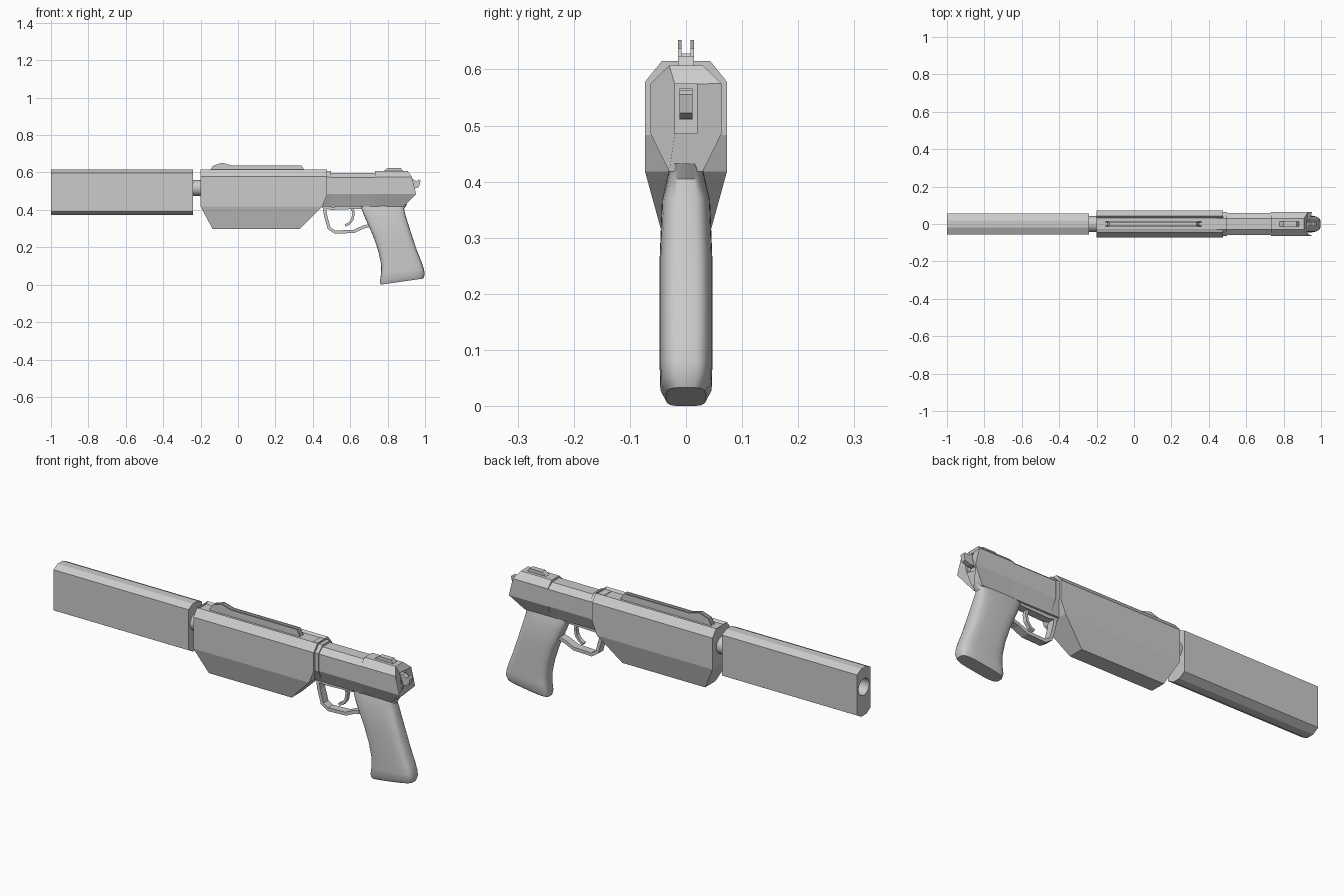
import bpy, bmesh, math
from mathutils import Vector

if "Cube" in bpy.data.objects:
    bpy.data.objects.remove(bpy.data.objects["Cube"])


def loft(name, rings, smooth=False):
    """Skin a list of closed rings and cap both ends."""
    bm = bmesh.new()
    vs = [[bm.verts.new(p) for p in r] for r in rings]
    n = len(rings[0])
    for a, b in zip(vs, vs[1:]):
        for i in range(n):
            bm.faces.new((a[i], a[(i + 1) % n], b[(i + 1) % n], b[i]))
    bm.faces.new(vs[0][::-1])
    bm.faces.new(vs[-1])
    bmesh.ops.recalc_face_normals(bm, faces=bm.faces[:])
    me = bpy.data.meshes.new(name)
    bm.to_mesh(me)
    bm.free()
    ob = bpy.data.objects.new(name, me)
    bpy.context.collection.objects.link(ob)
    if smooth:
        bpy.ops.object.select_all(action='DESELECT')
        bpy.context.view_layer.objects.active = ob
        ob.select_set(True)
        bpy.ops.object.shade_smooth_by_angle(angle=math.radians(35))
    return ob


def prism(name, profile, y0, y1):
    """Side profile in xz, extruded across y."""
    return loft(name, [[(x, y, z) for x, z in profile] for y in (y0, y1)])


def along_x(name, half, x0, x1):
    """Mirrored yz half-section extruded along x; x1 may depend on z."""
    sec = half + [(-y, z) for y, z in reversed(half)]
    end = x1 if callable(x1) else (lambda z: x1)
    return loft(name, [[(x0, y, z) for y, z in sec],
                       [(end(z), y, z) for y, z in sec]])


def band(name, path, thick, half):
    """Flat strip following an xz path."""
    pts = [Vector(p) for p in path]
    rings = []
    for i, p in enumerate(pts):
        d = (pts[min(i + 1, len(pts) - 1)] - pts[max(i - 1, 0)]).normalized()
        o = Vector((-d.y, d.x)) * thick / 2
        a, b = p + o, p - o
        rings.append([(a.x, -half, a.y), (a.x, half, a.y),
                      (b.x, half, b.y), (b.x, -half, b.y)])
    return loft(name, rings)


def rod(name, r, x0, x1, z, n=32):
    return loft(name, [[(x, r * math.cos(t * math.tau / n), z + r * math.sin(t * math.tau / n))
                        for t in range(n)] for x in (x0, x1)], True)


def cut(ob, cutter):
    m = ob.modifiers.new("cut", 'BOOLEAN')
    m.operation, m.object, m.solver = 'DIFFERENCE', cutter, 'EXACT'
    bpy.context.view_layer.objects.active = ob
    bpy.ops.object.modifier_apply(modifier=m.name)
    bpy.data.objects.remove(cutter)


# suppressor with bore, and the barrel joining it
sup = along_x("suppressor", [(.02, .615), (.055, .598), (.055, .392), (.02, .372)], -1, -.24)
cut(sup, rod("bore_cutter", .042, -1.1, -.6, .517))
rod("barrel", .042, -.3, -.15, .517)

# shroud: stacked rectangles, keel tapering in at the bottom, open channel on top
levels = [(.298, -.136, .33, .04), (.418, -.2, .45, .073), (.483, -.2, .477, .073),
          (.578, -.2, .477, .073), (.615, -.2, .477, .043), (.604, -.2, .477, .033)]
loft("shroud", [[(a, -w, z), (b, -w, z), (b, w, z), (a, w, z)] for z, a, b, w in levels])

# frame and slide sections
frame = [(.03, .607), (.063, .575), (.063, .485), (.03, .418)]
mid = [(.03, .597), (.06, .572), (.06, .485), (.03, .418)]
rear_x = {.607: .908, .575: .93, .485: .952, .418: .887}
along_x("slide_collar", frame, .44, .497)
along_x("slide_middle", mid, .45, .74)
rear = along_x("slide_rear", frame, .733, lambda z: rear_x[z])
cut(rear, prism("hammer_slot_cutter", [(.912, .486), (1, .486), (1, .574), (.912, .574)], -.02, .02))
prism("hammer", [(.9, .51), (.94, .512), (.968, .522), (.976, .555), (.966, .562),
                 (.953, .552), (.935, .566), (.9, .566)], -.012, .012)

# sights: twin-walled rail in front, low block at the rear
rail = [(-.155, .6), (-.135, .635), (-.085, .652), (-.03, .637), (.34, .637), (.362, .6)]
for side, s in (("left", 1), ("right", -1)):
    prism("rail_wall_" + side, rail, s * .008, s * .014)
prism("rail_floor", [(-.145, .6), (-.13, .628), (.335, .628), (.35, .6)], -.009, .009)
prism("rear_sight", [(.77, .6), (.80, .624), (.87, .624), (.888, .6)], -.014, .014)

# trigger and guard
band("trigger_guard", [(.46, .43), (.468, .37), (.487, .302), (.518, .281),
                       (.62, .285), (.67, .308), (.71, .318)], .017, .02)
band("trigger_guard_root", [(.45, .418), (.5, .408), (.66, .414)], .016, .02)
band("trigger", [(.605, .42), (.618, .385), (.612, .35), (.595, .327), (.573, .316)], .013, .01)

# grip: rounded cross-sections between front and rear edge points
stations = [(.652, .432, .905, .432, .028), (.66, .405, .888, .405, .034),
            (.678, .36, .896, .37, .043), (.722, .262, .93, .262, .047),
            (.75, .18, .958, .18, .047), (.765, .11, .982, .12, .047),
            (.766, .065, .995, .08, .047), (.759, .022, .998, .056, .046),
            (.762, .004, .992, .037, .036)]
rings = []
for fx, fz, bx, bz, w in stations:
    ring = []
    for i in range(32):
        c, s = math.cos(i * math.tau / 32), math.sin(i * math.tau / 32)
        u = math.copysign(abs(c) ** .55, c)
        v = math.copysign(abs(s) ** .55, s)
        t = (u + 1) / 2
        ring.append((fx + (bx - fx) * t, w * v, fz + (bz - fz) * t))
    rings.append(ring)
low = min(p[2] for p in rings[-1])
loft("grip", [[(x, y, z - low * (1 if z < .05 else 0)) for x, y, z in r] for r in rings], True)
